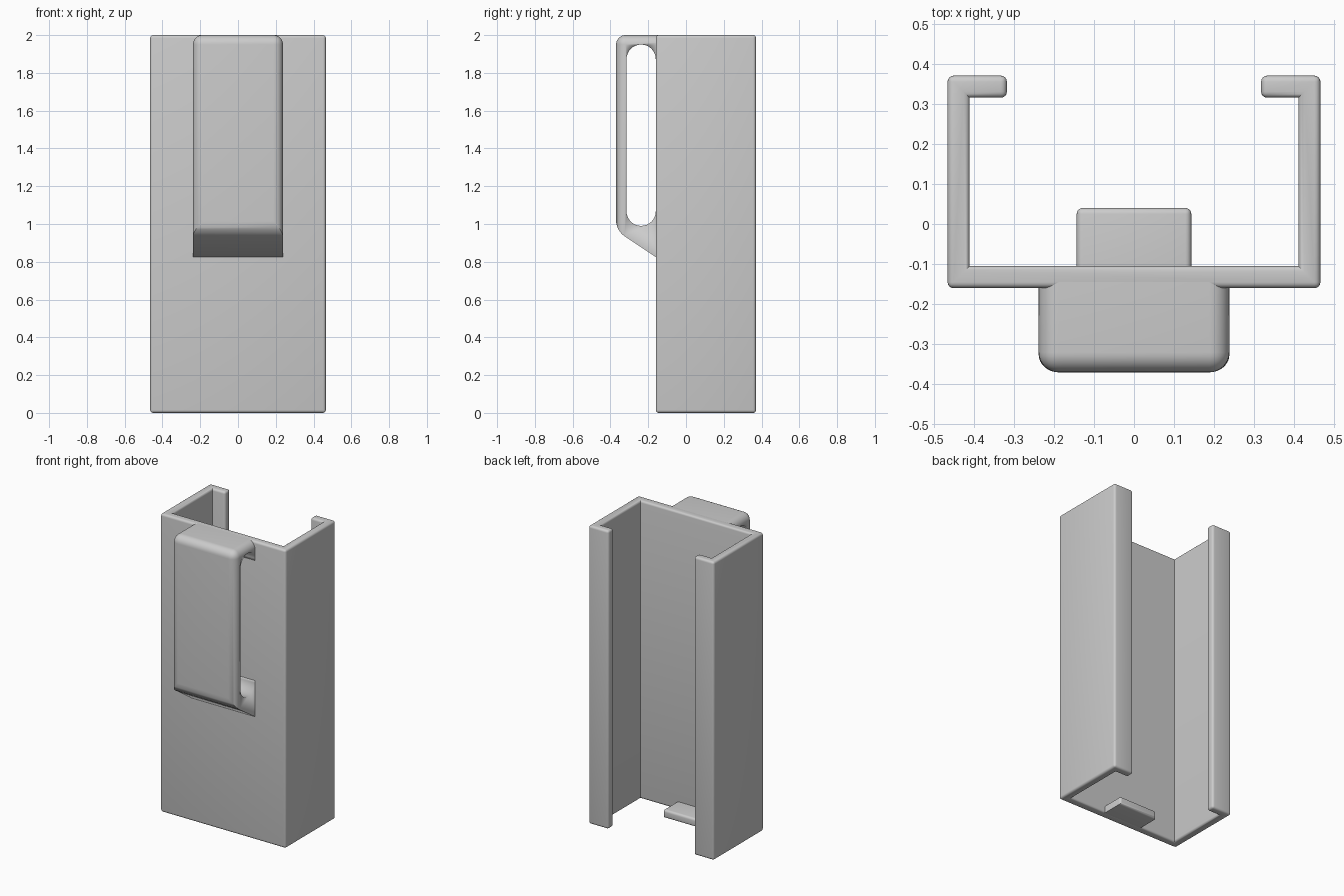
import bpy, bmesh, math

if "Cube" in bpy.data.objects:
    bpy.data.objects.remove(bpy.data.objects["Cube"])

grey = bpy.data.materials.new("light grey")
grey.diffuse_color = (0.6, 0.6, 0.6, 1)
grey.use_nodes = True
grey.node_tree.nodes["Principled BSDF"].inputs["Base Color"].default_value = grey.diffuse_color


def prism(name, pts, lo, hi, axis):
    """Extrude a closed 2D outline along axis: 'z' takes (x, y), 'x' takes (y, z)."""
    bm = bmesh.new()

    def place(p, d):
        return (p[0], p[1], d) if axis == 'z' else (d, p[0], p[1])
    face = bm.faces.new([bm.verts.new(place(p, lo)) for p in pts])
    ext = bmesh.ops.extrude_face_region(bm, geom=[face])
    step = (0, 0, hi - lo) if axis == 'z' else (hi - lo, 0, 0)
    bmesh.ops.translate(bm, vec=step,
                        verts=[v for v in ext["geom"] if isinstance(v, bmesh.types.BMVert)])
    bmesh.ops.recalc_face_normals(bm, faces=bm.faces)
    return name, bm


def round_edges(bm, test, radius, segments):
    bmesh.ops.bevel(bm, geom=[e for e in bm.edges if test(e)], offset=radius,
                    segments=segments, profile=0.5, affect='EDGES', clamp_overlap=True)


def finish(name, bm, smooth=True):
    me = bpy.data.meshes.new(name)
    bm.to_mesh(me)
    bm.free()
    ob = bpy.data.objects.new(name, me)
    bpy.context.collection.objects.link(ob)
    me.materials.append(grey)
    if smooth:
        bpy.ops.object.select_all(action='DESELECT')
        bpy.context.view_layer.objects.active = ob
        ob.select_set(True)
        bpy.ops.object.shade_smooth_by_angle(angle=math.radians(35))
    return ob


# Channel sleeve: C-shaped outline with two inward lips at the back
W, F, B, T, LIP = 0.465, -0.16, 0.37, 0.055, 0.317
half = [(W, F), (W, B), (LIP, B), (LIP, B - T), (W - T, B - T), (W - T, F + T)]
outline = half + [(-x, y) for x, y in reversed(half)]
name, bm = prism("sleeve", outline, 0, 2, 'z')
round_edges(bm, lambda e: e.is_convex, 0.015, 4)
finish(name, bm)

# Stop tab at the bottom of the sleeve
name, bm = prism("stop_tab", [(-0.143, -0.11), (0.143, -0.11), (0.143, 0.04), (-0.143, 0.04)],
                 0, 0.055, 'z')
round_edges(bm, lambda e: any(v.co.y > 0 for v in e.verts)
            and (all(v.co.y > 0 for v in e.verts) or e.verts[0].co.z > 0.01), 0.015, 4)
finish(name, bm)

# Belt clip: side outline with sloped underside, rounded on the outer edges
name, bm = prism("belt_clip", [(-0.145, 0.825), (F, 0.825), (-0.37, 0.965),
                               (-0.37, 2), (-0.145, 2)], -0.238, 0.238, 'x')


def outer(e):
    a, b = e.verts[0].co, e.verts[1].co
    front = a.y < -0.36 and b.y < -0.36
    top_side = a.z > 1.99 and b.z > 1.99 and abs(a.x - b.x) < 0.01
    return front or top_side


round_edges(bm, outer, 0.05, 8)
clip = finish(name, bm)

# Slot cutter between clip and sleeve, rounded at both ends
R, CY, LOW, HIGH = 0.0775, -0.2375, 1.0675, 1.8725
arc = [(CY + R * math.cos(i * math.pi / 16), HIGH + R * math.sin(i * math.pi / 16))
       for i in range(17)]
arc += [(y, LOW + HIGH - z) for y, z in reversed(arc)]
cutter = finish(*prism("slot_cutter", arc + [(-0.1, LOW), (-0.1, HIGH)], -0.4, 0.4, 'x'))
cutter.hide_render = True
cutter.hide_viewport = True

cut = clip.modifiers.new("slot", 'BOOLEAN')
cut.operation = 'DIFFERENCE'
cut.solver = 'EXACT'
cut.object = cutter
# Cut before the angle-based smoothing
clip.modifiers.move(len(clip.modifiers) - 1, 0)
